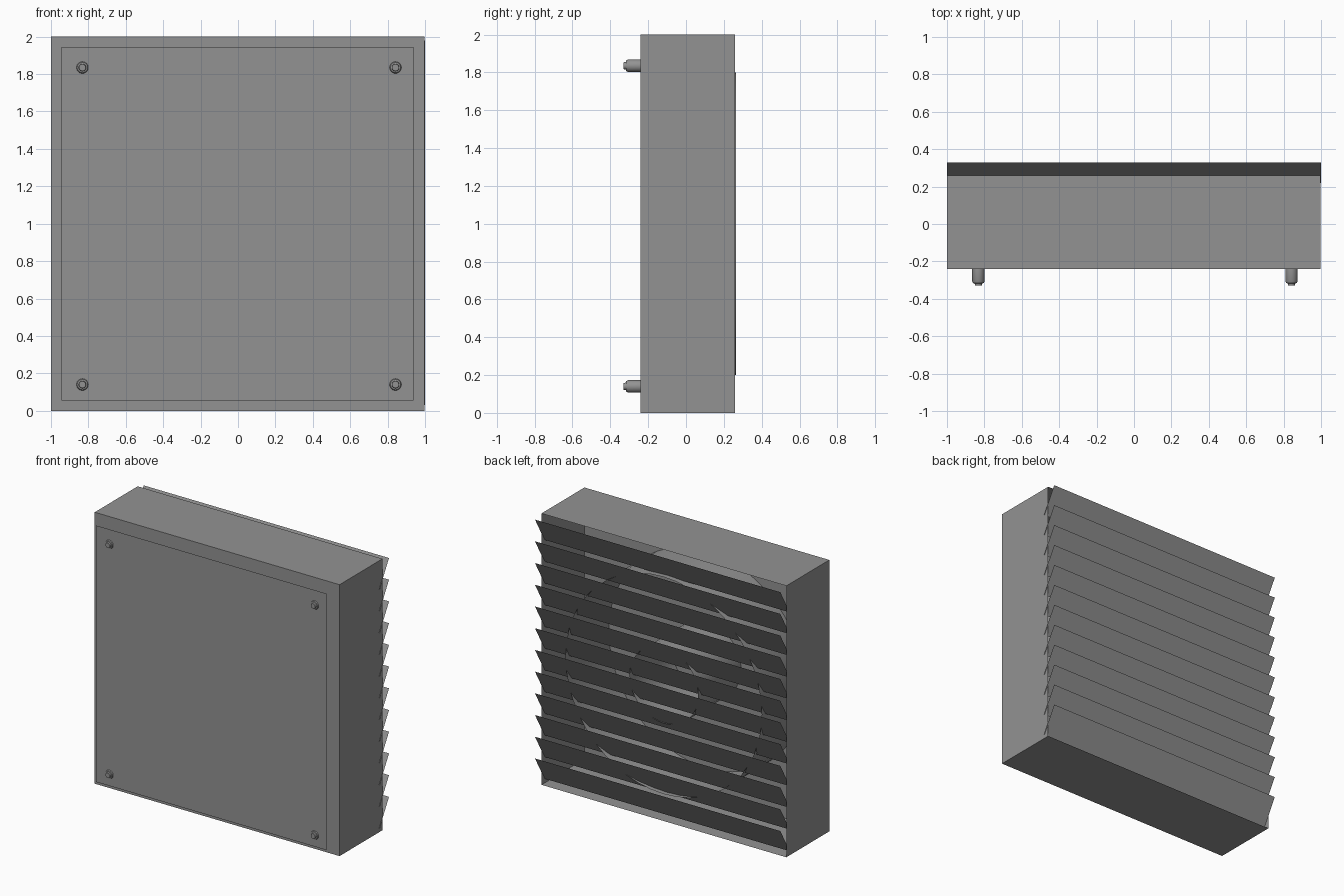
import bpy
import bmesh
from math import radians, cos, sin, pi
from mathutils import Vector

if "Cube" in bpy.data.objects:
    bpy.data.objects.remove(bpy.data.objects["Cube"])

CX = -0.002            # casing sits a hair off centre
FRONT, BACK = -0.24, 0.26

grey = bpy.data.materials.new("plain grey")
grey.use_nodes = True
colour = (0.29, 0.29, 0.29, 1)
grey.diffuse_color = colour
grey.node_tree.nodes["Principled BSDF"].inputs["Base Color"].default_value = colour


def finish(name, bm, smooth=False):
    mesh = bpy.data.meshes.new(name)
    bm.to_mesh(mesh)
    bm.free()
    mesh.materials.append(grey)
    obj = bpy.data.objects.new(name, mesh)
    bpy.context.collection.objects.link(obj)
    if smooth:
        bpy.ops.object.select_all(action="DESELECT")
        obj.select_set(True)
        bpy.context.view_layer.objects.active = obj
        bpy.ops.object.shade_smooth_by_angle(angle=radians(35))
    return obj


def sheet(name, x0, x1, low, high):
    """Thin flat sheet between a lower and an upper (y, z) edge."""
    bm = bmesh.new()
    corners = [(x0, *low), (x1, *low), (x1, *high), (x0, *high)]
    bm.faces.new([bm.verts.new(c) for c in corners])
    return finish(name, bm)


def turned(name, profile, x, z, sides):
    """Spin a (radius, y) profile about a line along y."""
    bm = bmesh.new()
    verts = [bm.verts.new((r, y, 0)) for r, y in profile]
    edges = [bm.edges.new(pair) for pair in zip(verts, verts[1:])]
    bmesh.ops.spin(bm, geom=verts + edges, cent=(0, 0, 0), axis=(0, 1, 0),
                   angle=2 * pi, steps=sides)
    bmesh.ops.remove_doubles(bm, verts=bm.verts, dist=0.0005)
    bmesh.ops.recalc_face_normals(bm, faces=bm.faces)
    bmesh.ops.translate(bm, vec=(x, 0, z), verts=bm.verts)
    return finish(name, bm, smooth=True)


# Casing, open at the back
bm = bmesh.new()
bmesh.ops.create_cube(bm, size=1)
back = [f for f in bm.faces if f.normal.y > 0.9]
bmesh.ops.delete(bm, geom=back, context="FACES")
bmesh.ops.scale(bm, vec=(1.996, BACK - FRONT, 2), verts=bm.verts)
bmesh.ops.translate(bm, vec=(CX, (FRONT + BACK) / 2, 1), verts=bm.verts)
finish("casing", bm)

# Cover sheet held off the front by the studs
sheet("front_cover", -0.943, 0.937, (-0.309, 0.055), (-0.309, 1.945))

# Four mounting studs with a stepped, chamfered tip
stud = [(0, -0.33), (0.018, -0.33), (0.02, -0.318), (0.028, -0.316),
        (0.033, -0.306), (0.033, FRONT)]
for side, x in (("right", -0.832), ("left", 0.842)):
    for level, z in (("lower", 0.14), ("upper", 1.835)):
        turned(f"{level}_{side}_stud", stud, x, z, 24)

# Round shroud and open hub inside the casing
turned("fan_shroud", [(0.8, FRONT), (0.8, BACK + 0.003)], CX, 1, 48)
turned("fan_hub", [(0.28, FRONT), (0.28, BACK)], CX, 1, 32)

# Twelve sloping louvre slats across the back
tilt = radians(60)
reach = Vector((cos(tilt), sin(tilt))) * 0.22
for i in range(12):
    outer = Vector((0.33, 1.98 - 0.16 * i))
    sheet(f"louvre_slat_{i + 1}", 1, -1, outer - reach, outer)
